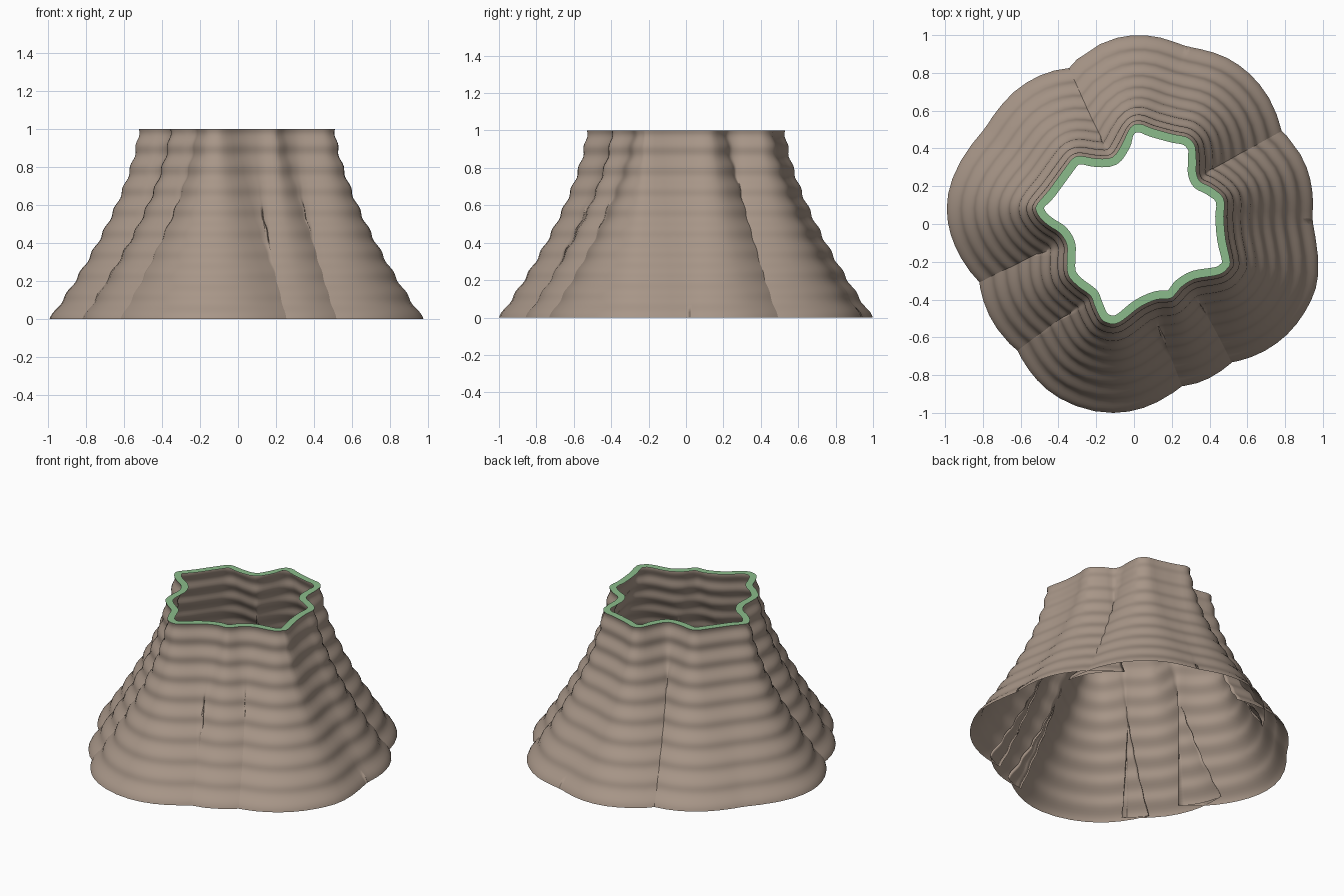
import bpy, math

if "Cube" in bpy.data.objects:
    bpy.data.objects.remove(bpy.data.objects["Cube"])

# Wavy collar outline: (x, y, outward direction in degrees), counter-clockwise
OUTLINE = [
    (.485, -.08, 10), (.475, .04, -1), (.48, .10, 10), (.465, .15, 28),
    (.40, .20, 62), (.35, .225, 50), (.33, .27, 15), (.33, .32, 2),
    (.328, .37, 16), (.32, .42, 43), (.28, .46, 63), (.21, .475, 79),
    (.10, .505, 69), (.03, .53, 86), (-.02, .51, 110), (-.065, .42, 150),
    (-.115, .353, 122), (-.20, .347, 82), (-.28, .36, 98), (-.32, .35, 122),
    (-.355, .31, 143), (-.45, .18, 138), (-.51, .11, 164), (-.52, .075, 188),
    (-.495, .03, 207), (-.45, -.01, 228), (-.39, -.05, 230), (-.355, -.11, 198),
    (-.355, -.18, 177), (-.355, -.24, 192), (-.34, -.285, 215), (-.29, -.335, 240),
    (-.23, -.38, 220), (-.21, -.43, 204), (-.185, -.485, 218), (-.16, -.515, 240),
    (-.11, -.53, 270), (-.06, -.51, 293), (.03, -.44, 309), (.12, -.40, 276),
    (.19, -.395, 288), (.22, -.37, 308), (.255, -.33, 314), (.32, -.292, 284),
    (.42, -.275, 288), (.465, -.262, 308), (.495, -.235, 330), (.51, -.20, 352),
]
STEPS, ROWS = 3, 72


def control(i):
    turn, k = divmod(i, len(OUTLINE))
    x, y, a = OUTLINE[k]
    return x, y, a + 360 * turn


def smooth_outline():
    """Closed Catmull-Rom curve through the outline, directions included."""
    pts = []
    for i in range(len(OUTLINE)):
        p = [control(i + k) for k in (-1, 0, 1, 2)]
        for s in range(STEPS):
            t = s / STEPS
            pts.append([0.5 * (2 * b + (c - a) * t + (2 * a - 5 * b + 4 * c - d) * t * t
                               + (3 * b - a - 3 * c + d) * t ** 3)
                        for a, b, c, d in zip(*p)])
    return pts


CURVE = smooth_outline()


def ring(offset, z):
    return [(x + offset * math.cos(math.radians(a)),
             y + offset * math.sin(math.radians(a)), z) for x, y, a in CURVE]


def loft(name, rings, material):
    n = len(CURVE)
    verts = [v for r in rings for v in r]
    faces = [(j * n + i, j * n + (i + 1) % n, (j + 1) * n + (i + 1) % n, (j + 1) * n + i)
             for j in range(len(rings) - 1) for i in range(n)]
    mesh = bpy.data.meshes.new(name)
    mesh.from_pydata(verts, [], faces)
    mesh.materials.append(material)
    mesh.shade_smooth()
    obj = bpy.data.objects.new(name, mesh)
    bpy.context.collection.objects.link(obj)
    return obj


def make_material(name, color):
    m = bpy.data.materials.new(name)
    m.diffuse_color = (*color, 1)
    m.use_nodes = True
    m.node_tree.nodes["Principled BSDF"].inputs["Base Color"].default_value = m.diffuse_color
    return m


brown = make_material("dusty brown", (.39, .305, .246))
green = make_material("soft green", (.26, .50, .26))

# Flared skirt: the outline pushed outward towards the ground, so hollows fold inside
rows = []
for j in range(ROWS + 1):
    z = j / ROWS
    flare = 0.47 * (1 - z) ** 1.5 + 0.006 * math.sin(2 * math.pi * 9 * z)
    rows.append(ring(flare, z))
loft("flared_skirt", rows, brown)

# Flat green band lining the top opening
loft("top_band", [ring(0, 1), ring(-0.045, 1)], green)
